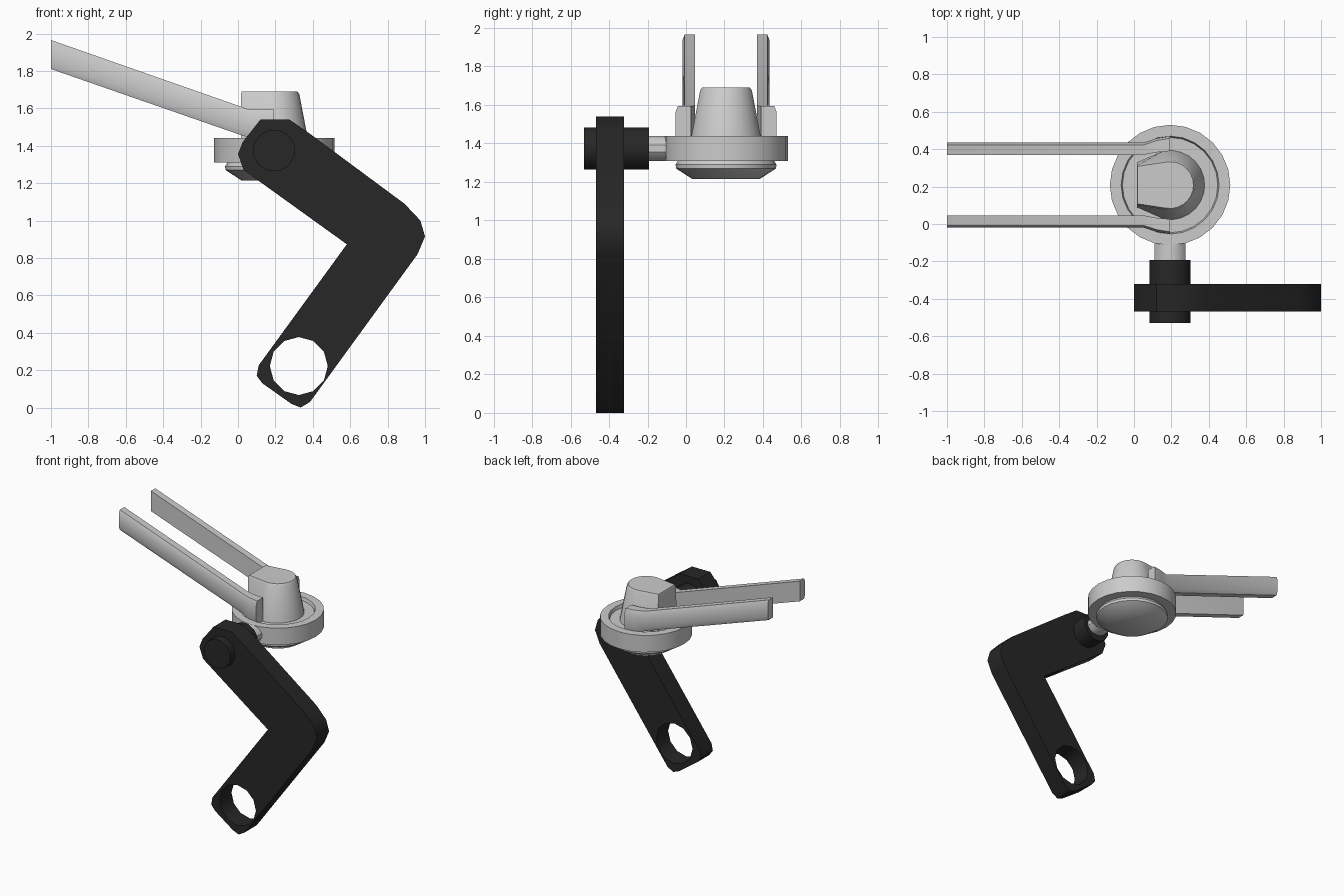
import bpy, bmesh
from math import sin, cos, pi, radians

if "Cube" in bpy.data.objects:
    bpy.data.objects.remove(bpy.data.objects["Cube"])

CX, CY = 0.193, 0.208   # axis of the round hub


def finish(ob, color=None, angle=35):
    bpy.ops.object.select_all(action='DESELECT')
    ob.select_set(True)
    bpy.context.view_layer.objects.active = ob
    bpy.ops.object.shade_smooth_by_angle(angle=radians(angle))
    if color:
        ob.data.materials.clear()
        ob.data.materials.append(color)
    return ob


def loft(name, rings, color=None, angle=35):
    """Skin a stack of equal-length closed rings and cap both ends."""
    bm = bmesh.new()
    vs = [[bm.verts.new(p) for p in r] for r in rings]
    n = len(rings[0])
    for a, b in zip(vs, vs[1:]):
        for i in range(n):
            j = (i + 1) % n
            bm.faces.new((a[i], a[j], b[j], b[i]))
    bm.faces.new(vs[0][::-1])
    bm.faces.new(vs[-1])
    bmesh.ops.recalc_face_normals(bm, faces=bm.faces)
    me = bpy.data.meshes.new(name)
    bm.to_mesh(me)
    bm.free()
    ob = bpy.data.objects.new(name, me)
    bpy.context.collection.objects.link(ob)
    return finish(ob, color, angle)


def circle(r, z, n=24):
    return [(CX + r * cos(2 * pi * i / n), CY + r * sin(2 * pi * i / n), z) for i in range(n)]


def pin(name, rx, rz, y0, y1, color=None, n=12):
    ring = lambda y: [(CX + rx * cos(2 * pi * (i + .5) / n), y,
                       1.374 + rz * sin(2 * pi * (i + .5) / n)) for i in range(n)]
    return loft(name, [ring(y0), ring(y1)], color)


black = bpy.data.materials.new("black")
black.diffuse_color = (0.02, 0.02, 0.02, 1)
black.use_nodes = True
black.node_tree.nodes["Principled BSDF"].inputs["Base Color"].default_value = black.diffuse_color

# Hub: rounded underside, wide collar, shallow recess on top
loft("hub", [circle(r, z) for r, z in (
    (.175, 1.215), (.26, 1.27), (.262, 1.29), (.25, 1.31), (.322, 1.31),
    (.322, 1.44), (.262, 1.44), (.255, 1.415))])

# Tapered cap, flattened on the side facing the prongs
def cap_ring(r, z, flat_x, half):
    arc = [(CX + r * cos(a), CY + r * sin(a), z)
           for a in (pi * (-.55 + 1.1 * i / 14) for i in range(15))]
    return arc + [(flat_x, CY + half, z), (flat_x, CY - half, z)]

loft("cap", [cap_ring(.188, 1.40, .015, .12), cap_ring(.135, 1.675, .015, .105),
             cap_ring(.125, 1.69, .02, .10)], angle=40)

# Pair of slanted prongs: x, inner offset, outer offset, bottom z, top z
STATIONS = [(-1.0, .162, .227, 1.81, 1.965), (.05, .162, .227, 1.445, 1.597),
            (.12, .175, .25, 1.41, 1.595), (.193, .182, .262, 1.41, 1.595)]
for name, s in (("prong_back", 1), ("prong_front", -1)):
    loft(name, [[(x, CY + s * i, b), (x, CY + s * (o - .012), b), (x, CY + s * o, b + .03),
                 (x, CY + s * o, t - .03), (x, CY + s * (o - .012), t), (x, CY + s * i, t)]
                for x, i, o, b, t in STATIONS], angle=50)

# Pivot neck and knob
pin("neck", .085, .068, -.22, -.06)
pin("pivot_knob", .113, .113, -.53, -.193, black)

# Bent lever with a hole in its lower end
OUTLINE = [(.12, 1.54), (.275, 1.54), (.39, 1.46), (.89, 1.09), (.975, 1.0), (1.0, .915),
           (.96, .82), (.385, .03), (.335, .0), (.285, .02), (.13, .13), (.10, .17),
           (.11, .225), (.582, .873), (.03, 1.27), (0, 1.355), (.025, 1.42)]
HOLE = [(.325 + .155 * cos(2 * pi * i / 12), .222 + .155 * sin(2 * pi * i / 12)) for i in range(12)]
cu = bpy.data.curves.new("lever", 'CURVE')
cu.dimensions = '2D'
cu.fill_mode = 'BOTH'
cu.extrude = .073
for pts in (OUTLINE, HOLE):
    sp = cu.splines.new('POLY')
    sp.points.add(len(pts) - 1)
    for p, (x, z) in zip(sp.points, pts):
        p.co = (x, z, 0, 1)
    sp.use_cyclic_u = True
lever = bpy.data.objects.new("lever", cu)
lever.location = (0, -.395, 0)
lever.rotation_euler = (pi / 2, 0, 0)
bpy.context.collection.objects.link(lever)
bpy.ops.object.select_all(action='DESELECT')
lever.select_set(True)
bpy.context.view_layer.objects.active = lever
bpy.ops.object.convert(target='MESH')
lever = bpy.context.view_layer.objects.active
bm = bmesh.new()
bm.from_mesh(lever.data)
bmesh.ops.remove_doubles(bm, verts=bm.verts, dist=1e-4)
bmesh.ops.recalc_face_normals(bm, faces=bm.faces)
bm.to_mesh(lever.data)
bm.free()
finish(lever, black, 40)
